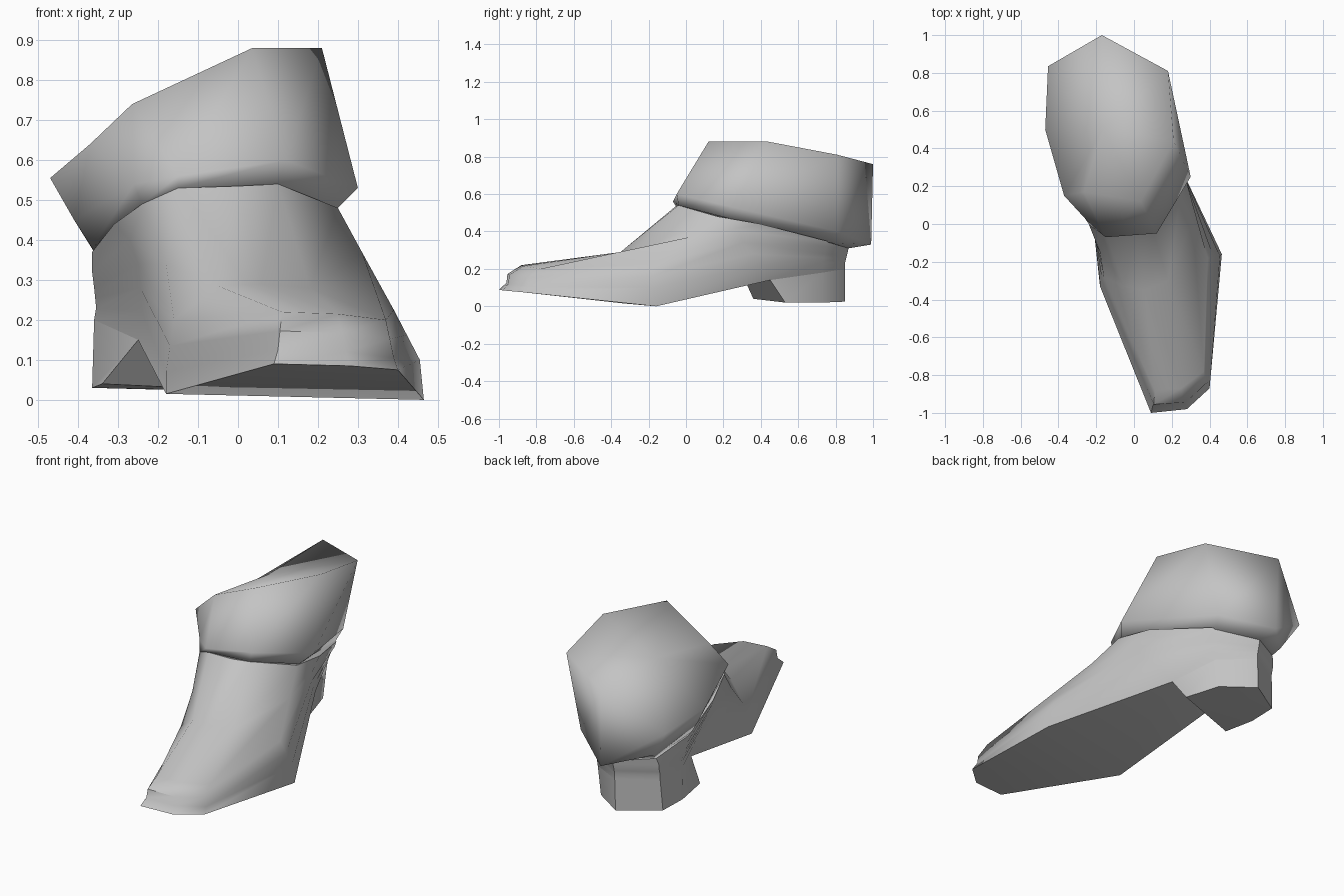
import bpy
import bmesh
import math
from mathutils import Vector

default = bpy.data.objects.get("Cube")
if default:
    bpy.data.objects.remove(default, do_unlink=True)

grey = bpy.data.materials.new("plain grey")
grey.use_nodes = True
tone = (.55, .55, .55, 1)
grey.diffuse_color = tone
grey.node_tree.nodes["Principled BSDF"].inputs["Base Color"].default_value = tone


def add_fan(bm, ring, lift):
    """Close a ring of vertices with triangles around its raised middle."""
    middle = sum((v.co for v in ring), Vector()) / len(ring)
    hub = bm.verts.new(middle + Vector((0, 0, lift)))
    for i, vert in enumerate(ring):
        bm.faces.new((vert, ring[(i + 1) % len(ring)], hub))


def loft(name, rings, flat_bottom=False, sharp_angle=40, dome=0):
    """Skin a stack of matching rings and close both ends."""
    bm = bmesh.new()
    loops = [[bm.verts.new(point) for point in ring] for ring in rings]
    for low, high in zip(loops, loops[1:]):
        count = len(low)
        for i in range(count):
            j = (i + 1) % count
            bm.faces.new((low[i], low[j], high[j], high[i]))
    if flat_bottom:
        bm.faces.new(loops[0])
    else:
        add_fan(bm, loops[0], 0)
    add_fan(bm, loops[-1], dome)
    bmesh.ops.triangulate(bm, faces=[f for f in bm.faces if len(f.verts) > 4])
    bmesh.ops.recalc_face_normals(bm, faces=bm.faces)
    mesh = bpy.data.meshes.new(name)
    bm.to_mesh(mesh)
    bm.free()
    mesh.materials.append(grey)
    part = bpy.data.objects.new(name, mesh)
    bpy.context.collection.objects.link(part)
    bpy.ops.object.select_all(action="DESELECT")
    part.select_set(True)
    bpy.context.view_layer.objects.active = part
    bpy.ops.object.shade_smooth_by_angle(angle=math.radians(sharp_angle))


def rounded_between(low, high, push):
    """Ring halfway between two others, with the toe pushed forward."""
    ring = []
    for a, b in zip(low, high):
        point = (Vector(a) + Vector(b)) / 2
        if point.y < -.7:
            point.y -= push
        ring.append(point)
    return ring


# Shoe rings: toe, outer ball, outer arch, heel, inner arch, inner ball
sole = [(.09, -1, .09), (.28, -.98, .085), (.4, -.87, .075),
        (.465, -.16, 0), (.11, .45, .14), (.04, .73, .18),
        (-.15, .85, .2), (-.35, .73, .2), (-.36, .55, .2),
        (-.25, .31, .15), (-.18, -.33, .015)]

welt = [(.1, -.96, .125), (.27, -.95, .12), (.39, -.84, .105),
        (.455, -.17, .1), (.19, .42, .22), (.05, .73, .24),
        (-.15, .85, .23), (-.35, .73, .23), (-.355, .55, .23),
        (-.24, .25, .22), (-.18, -.31, .07)]

shoulder = [(.11, -.88, .22), (.25, -.87, .215), (.37, -.78, .2),
            (.39, -.18, .225), (.25, .3, .34), (.06, .74, .28),
            (-.15, .86, .27), (-.35, .74, .27), (-.36, .54, .28),
            (-.25, .15, .34), (-.16, -.28, .2)]

instep = [(-.05, -.33, .285), (.06, -.35, .29), (.18, -.3, .28),
          (.31, .02, .37), (.26, .29, .4), (.08, .75, .32),
          (-.15, .865, .29), (-.35, .74, .29), (-.365, .53, .32),
          (-.27, .13, .4), (-.18, -.15, .34)]

ankle = [(-.15, -.05, .53), (0, -.055, .535), (.1, -.04, .54),
         (.25, .17, .48), (.23, .4, .44), (.09, .75, .35),
         (-.15, .87, .32), (-.34, .75, .33), (-.365, .5, .37),
         (-.31, .2, .44), (-.24, 0, .49)]

bumper = rounded_between(welt, shoulder, .035)
loft("shoe", [sole, welt, bumper, shoulder, instep, ankle],
     flat_bottom=True, sharp_angle=50)

# Heel block under the back of the sole
heel_base = [(.08, .53, .02), (.02, .73, .02), (-.155, .85, .025),
             (-.36, .72, .03), (-.365, .55, .03), (-.34, .36, .04)]
loft("heel", [heel_base, sole[4:10]], flat_bottom=True, sharp_angle=50)

# Flared cuff, tucked in at the hem, with a slanted closed top
cuff_hem = [(-.15, -.05, .53), (.1, -.04, .54), (.25, .19, .48),
            (.07, .77, .34), (-.15, .87, .31), (-.33, .76, .33),
            (-.365, .47, .38), (-.24, 0, .49)]

cuff_belly = [(-.15, -.07, .56), (.12, -.05, .6), (.3, .25, .53),
              (.09, .81, .4), (-.16, .99, .33), (-.36, .79, .37),
              (-.41, .48, .45), (-.26, .03, .54)]

cuff_rim = [(-.265, .17, .74), (.035, .12, .88), (.21, .44, .88),
            (.18, .81, .81), (-.17, 1, .76), (-.455, .835, .53),
            (-.47, .5, .555), (-.37, .15, .64)]

loft("cuff", [cuff_hem, cuff_belly, cuff_rim], sharp_angle=125, dome=.03)
